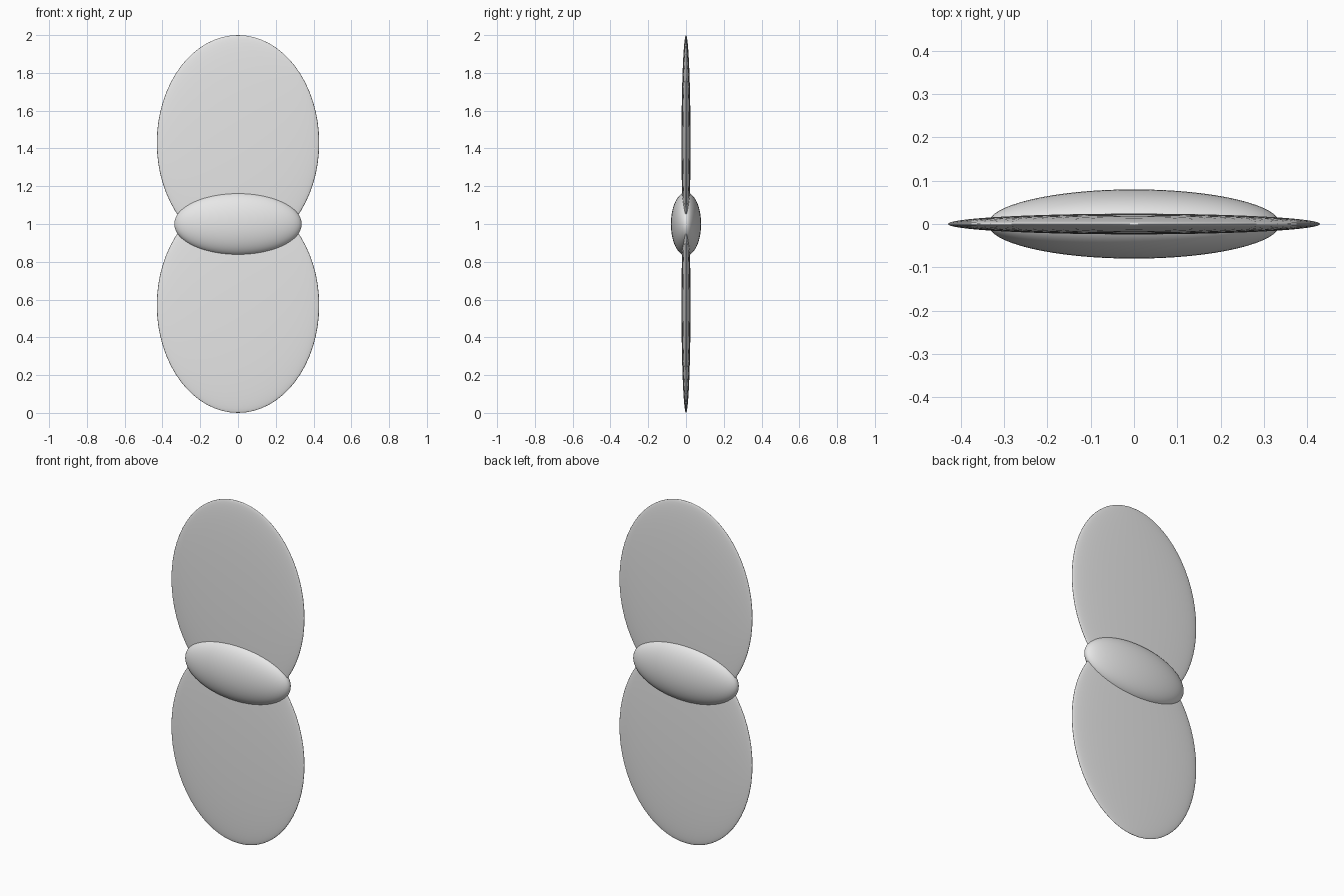
import bpy

# Remove the default cube
cube = bpy.data.objects.get("Cube")
if cube:
    bpy.data.objects.remove(cube, do_unlink=True)


def make_material(name, grey, alpha=1.0):
    mat = bpy.data.materials.new(name)
    mat.use_nodes = True
    colour = (grey, grey, grey, alpha)
    mat.diffuse_color = colour
    shader = mat.node_tree.nodes["Principled BSDF"]
    shader.inputs["Base Color"].default_value = (grey, grey, grey, 1.0)
    shader.inputs["Alpha"].default_value = alpha
    shader.inputs["Roughness"].default_value = 0.6
    return mat


def ellipsoid(name, height, radii, mat):
    bpy.ops.mesh.primitive_uv_sphere_add(segments=64, ring_count=32,
                                         location=(0, 0, height))
    obj = bpy.context.object
    obj.name = name
    obj.scale = radii
    bpy.ops.object.transform_apply(location=False, rotation=False, scale=True)
    bpy.ops.object.shade_smooth()
    obj.data.materials.append(mat)
    return obj


body_grey = make_material("light grey", 0.8)
blade_grey = make_material("translucent light grey", 0.8, 0.8)

# Plump central body
ellipsoid("body", 1.0, (0.337, 0.08, 0.167), body_grey)

# Thin oval blades mirrored above and below the body
for name, side in (("upper_blade", 1), ("lower_blade", -1)):
    ellipsoid(name, 1.0 + side * 0.57, (0.43, 0.024, 0.57), blade_grey)
    bpy.context.object.location.z = 1.0 + side * 0.43
